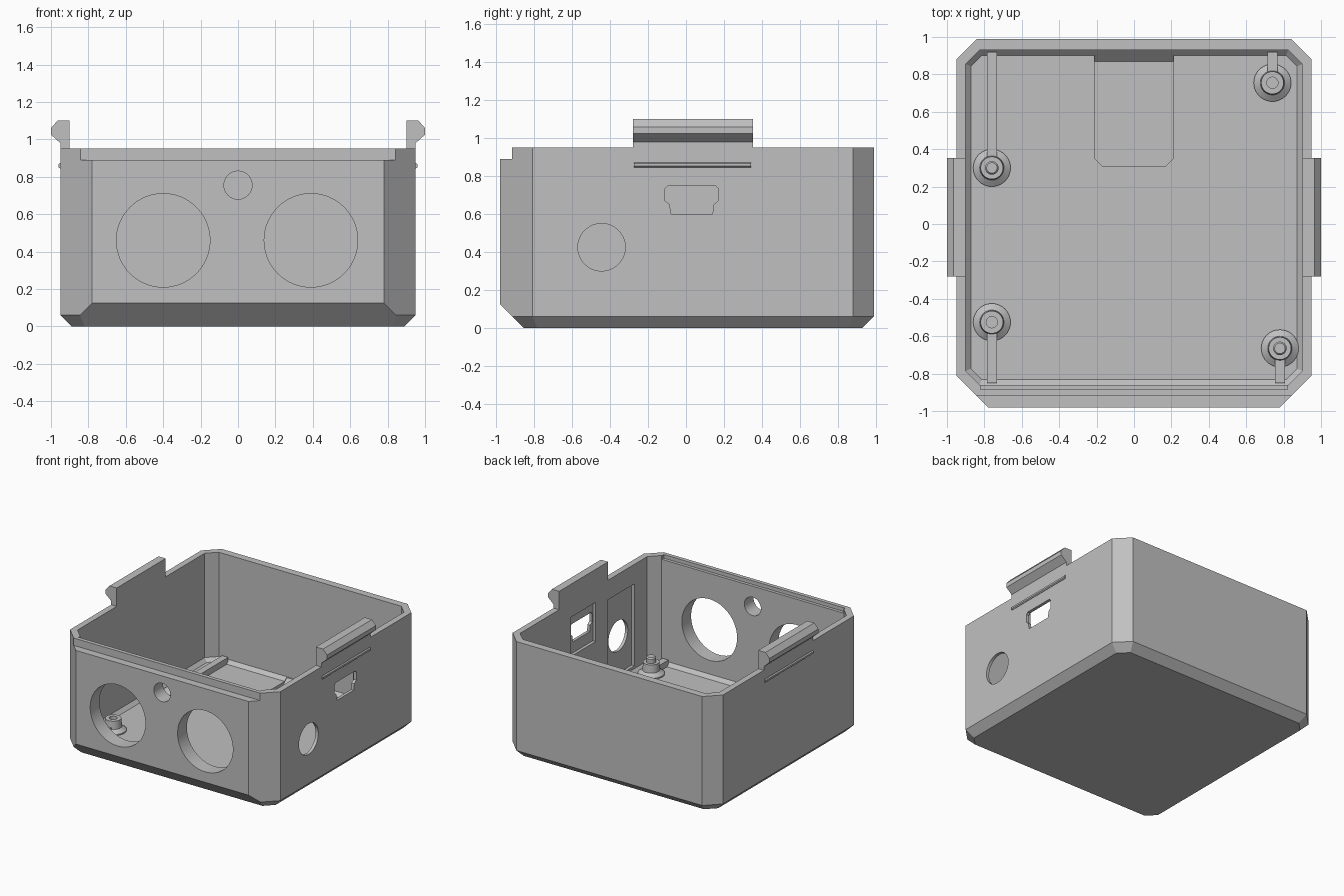
import bpy, bmesh, math
from mathutils import Vector, Matrix

if "Cube" in bpy.data.objects:
    bpy.data.objects.remove(bpy.data.objects["Cube"], do_unlink=True)

grey = bpy.data.materials.new("light_grey_plastic")
grey.use_nodes = True
COLOUR = (0.53, 0.53, 0.53, 1)
grey.diffuse_color = COLOUR
grey.node_tree.nodes["Principled BSDF"].inputs["Base Color"].default_value = COLOUR


def finish(name, bm, turn=None):
    """Turn a bmesh into a named, grey object."""
    if turn:
        bmesh.ops.transform(bm, matrix=turn, verts=bm.verts)
    bmesh.ops.recalc_face_normals(bm, faces=bm.faces)
    mesh = bpy.data.meshes.new(name)
    bm.to_mesh(mesh)
    bm.free()
    mesh.materials.append(grey)
    ob = bpy.data.objects.new(name, mesh)
    bpy.context.collection.objects.link(ob)
    return ob


def prism(name, points, z0, z1, bevels=None, turn=None):
    """Extrude a counter-clockwise outline; bevels = {edge: height} cut its lower edges at 45 degrees."""
    bm = bmesh.new()
    face = bm.faces.new([bm.verts.new((x, y, z0)) for x, y in points])
    top = bmesh.ops.extrude_face_region(bm, geom=[face])["geom"]
    bmesh.ops.translate(bm, vec=(0, 0, z1 - z0),
                        verts=[v for v in top if isinstance(v, bmesh.types.BMVert)])
    bmesh.ops.recalc_face_normals(bm, faces=bm.faces)
    for i, h in (bevels or {}).items():
        a, b = Vector(points[i]), Vector(points[(i + 1) % len(points)])
        d = (b - a).normalized()
        bmesh.ops.bisect_plane(bm, geom=bm.verts[:] + bm.edges[:] + bm.faces[:],
                               plane_co=(a.x, a.y, z0 + h), plane_no=(d.y, -d.x, -1),
                               clear_outer=True)
        bmesh.ops.holes_fill(bm, edges=[e for e in bm.edges if e.is_boundary])
    return finish(name, bm, turn)


def box(name, x0, x1, y0, y1, z0, z1):
    return prism(name, [(x0, y0), (x1, y0), (x1, y1), (x0, y1)], z0, z1)


def octagon(x, y0, y1, front, back):
    """Box outline with cut corners, starting with the front edge."""
    return [(front - x, y0), (x - front, y0), (x, y0 + front), (x, y1 - back),
            (x - back, y1), (back - x, y1), (-x, y1 - back), (-x, y0 + front)]


def lathe(name, profile, centre):
    bm = bmesh.new()
    verts = [bm.verts.new((r, 0, z)) for r, z in profile]
    edges = [bm.edges.new(pair) for pair in zip(verts, verts[1:])]
    bmesh.ops.spin(bm, geom=verts + edges, cent=(0, 0, 0), axis=(0, 0, 1),
                   angle=math.tau, steps=40)
    bmesh.ops.remove_doubles(bm, verts=bm.verts, dist=0.0005)
    return finish(name, bm, Matrix.Translation((*centre, 0)))


def circle(u, v, r, n=64):
    return [(u + r * math.cos(math.tau * i / n), v + r * math.sin(math.tau * i / n))
            for i in range(n)]


def smooth(ob):
    bpy.ops.object.select_all(action="DESELECT")
    ob.select_set(True)
    bpy.context.view_layer.objects.active = ob
    bpy.ops.object.shade_smooth_by_angle(angle=math.radians(25))


# Turns that map outline (u, v) and depth to the front (x, z, -y) and side (y, z, x)
TO_FRONT = Matrix(((1, 0, 0, 0), (0, 0, -1, 0), (0, 1, 0, 0), (0, 0, 0, 1)))
TO_SIDE = Matrix(((0, 0, 1, 0), (1, 0, 0, 0), (0, 1, 0, 0), (0, 0, 0, 1)))

FLOOR = 0.07

# Outer case with bevelled lower edges
outer_bevels = {i: 0.06 for i in range(1, 8)}
outer_bevels[0] = 0.125
case = prism("case", octagon(0.95, -0.98, 0.99, 0.17, 0.11), 0, 0.95, outer_bevels)

# Cutters: cavity, floor recess, front step and inner ledge
cutters = [
    prism("cavity", octagon(0.9, -0.86, 0.93, 0.075, 0.075), FLOOR, 1.2,
          {i: 0.028 for i in range(8)}),
    prism("floor_recess", [(-0.17, 0.31), (0.17, 0.31), (0.21, 0.35), (0.21, 0.929),
                           (-0.21, 0.929), (-0.21, 0.35)], 0.03, 0.11, {3: 0.06}),
    box("front_step", -1.1, 1.1, -1.1, -0.917, 0.89, 1.2),
    box("inner_ledge", -0.82, 0.82, -0.885, -0.8, 0.92, 1.2),
    # pockets thinning the side wall around its openings
    box("socket_pocket", 0.8, 0.925, -0.12, 0.2, 0.51, 0.83),
    box("button_pocket", 0.8, 0.925, -0.62, -0.27, 0.12, 0.79),
]

# Cutters: round openings in the front and side
for i, (x, z, r) in enumerate([(-0.4, 0.46, 0.25), (0.39, 0.46, 0.25), (0, 0.755, 0.075)]):
    cutters.append(prism(f"front_hole_{i}", circle(x, z, r), 0.7, 1.2, turn=TO_FRONT))
cutters.append(prism("side_hole", circle(-0.445, 0.425, 0.125), 0.8, 1.2, turn=TO_SIDE))

# Cutter: socket opening with a narrower lower half
half = [(0.11, 0.6), (0.115, 0.65), (0.14, 0.67), (0.14, 0.735), (0.125, 0.75)]
socket = [(0.03 + u, v) for u, v in half] + [(0.03 - u, v) for u, v in reversed(half)]
cutters.append(prism("socket_hole", socket, 0.8, 1.2, turn=TO_SIDE))

bpy.context.view_layer.objects.active = case
for cutter in cutters:
    mod = case.modifiers.new(cutter.name, "BOOLEAN")
    mod.operation, mod.solver, mod.object = "DIFFERENCE", "EXACT", cutter
    bpy.ops.object.modifier_apply(modifier=mod.name)
    bpy.data.objects.remove(cutter, do_unlink=True)
smooth(case)

# Snap clips and small ridges on both sides
clip = [(0.9, 0.93), (0.95, 0.93), (0.95, 0.98), (1.0, 1.025),
        (1.0, 1.06), (0.965, 1.1), (0.9, 1.1)]
ridge = [(0.94, 0.845), (0.952, 0.845), (0.96, 0.852), (0.96, 0.866), (0.952, 0.873), (0.94, 0.873)]
for side, s in (("left", 1), ("right", -1)):
    for part, outline, y0, y1 in (("clip", clip, -0.28, 0.352), ("ridge", ridge, -0.275, 0.343)):
        prism(f"{side}_{part}", [(s * x, z) for x, z in outline], -y1, -y0, turn=TO_FRONT)

# Standoffs, two of them with a pin, each tied to a wall by a rib
foot = [(0.1, FLOOR - 0.01), (0.1, FLOOR + 0.01), (0.065, 0.105), (0.06, 0.17)]
flat_top = [(0.03, 0.17), (0.03, 0.1), (0, 0.1)]
pin_top = [(0.036, 0.17), (0.036, 0.205), (0.028, 0.215), (0, 0.215)]
for i, (x, y, top, wall) in enumerate([(-0.76, 0.3, pin_top, 0.92), (-0.76, -0.525, flat_top, -0.85),
                                       (0.74, 0.755, flat_top, 0.92), (0.78, -0.665, pin_top, -0.85)]):
    smooth(lathe(f"standoff_{i}", foot + top, (x, y)))
    start = y + math.copysign(0.055, wall)
    box(f"standoff_rib_{i}", x - 0.027, x + 0.027, min(start, wall), max(start, wall),
        FLOOR - 0.01, 0.12)
